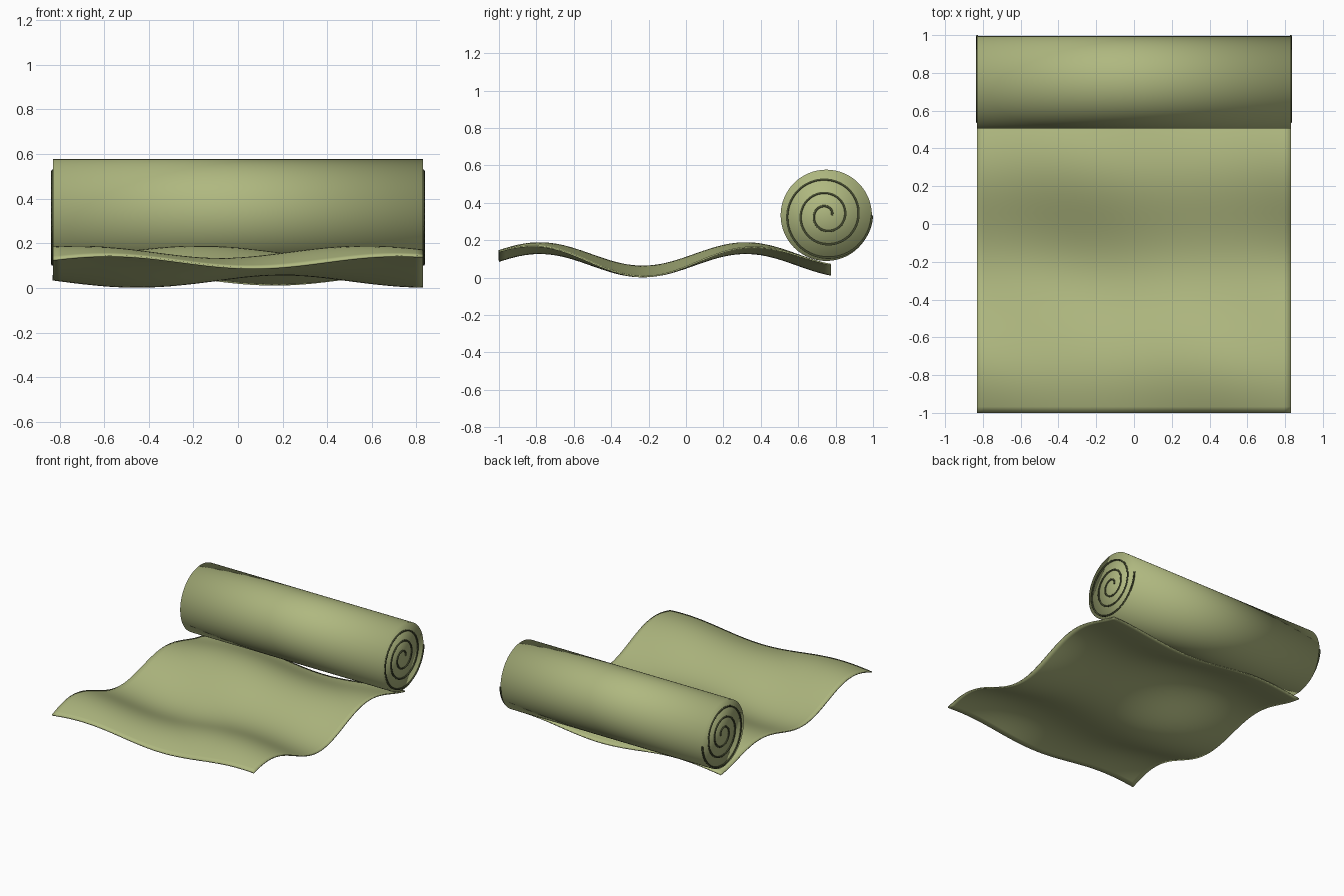
import bpy, bmesh, math
from mathutils import Matrix

if "Cube" in bpy.data.objects:
    bpy.data.objects.remove(bpy.data.objects["Cube"])


def material(name, rgb):
    m = bpy.data.materials.new(name)
    m.diffuse_color = (*rgb, 1)
    m.use_nodes = True
    m.node_tree.nodes["Principled BSDF"].inputs["Base Color"].default_value = m.diffuse_color
    return m


olive = material("olive_green", (0.43, 0.48, 0.215))
dark_olive = material("dark_olive", (0.06, 0.07, 0.03))

HALF_W = 0.83                   # half the mat width
ROLL_Y, ROLL_Z, ROLL_R = 0.75, 0.333, 0.244


def add_mesh(name, bm, mat):
    bmesh.ops.recalc_face_normals(bm, faces=bm.faces)
    for f in bm.faces:
        f.smooth = True
    me = bpy.data.meshes.new(name)
    bm.to_mesh(me)
    bm.free()
    me.materials.append(mat)
    ob = bpy.data.objects.new(name, me)
    bpy.context.collection.objects.link(ob)
    return ob


# Unrolled sheet: a thin grid with one wave along its length
# and a smaller wave running diagonally across it
def wave(x, y):
    return (0.095 + 0.0625 * math.cos(5.7 * (y - 0.32))
            + 0.0275 * math.cos(4.83 * (x - 0.04 + 0.68 * y)))


Y0, Y1 = -1.0, 0.775
bm = bmesh.new()
bmesh.ops.create_grid(bm, x_segments=48, y_segments=52, size=1)
for v in bm.verts:
    x = v.co.x * HALF_W
    y = Y0 + (v.co.y + 1) / 2 * (Y1 - Y0)
    v.co = (x, y, wave(x, y))
sheet = add_mesh("unrolled_sheet", bm, olive)
solid = sheet.modifiers.new("thickness", 'SOLIDIFY')
solid.thickness = 0.008
solid.offset = 0

# Rolled part: a cylinder lying across the back end
bm = bmesh.new()
bmesh.ops.create_cone(bm, cap_ends=True, segments=64, radius1=ROLL_R,
                      radius2=ROLL_R, depth=2 * HALF_W)
bmesh.ops.transform(bm, verts=bm.verts,
                    matrix=Matrix.Translation((0, ROLL_Y, ROLL_Z))
                    @ Matrix.Rotation(math.pi / 2, 4, 'Y'))
add_mesh("rolled_mat", bm, olive)

# Spiral of layers on both ends of the roll
TURNS, STEPS = 3, 144
for side, label in ((1, "right"), (-1, "left")):
    cu = bpy.data.curves.new(label + "_end_spiral", 'CURVE')
    cu.dimensions = '3D'
    cu.bevel_depth = 0.0065
    cu.bevel_resolution = 1
    cu.use_fill_caps = True
    sp = cu.splines.new('POLY')
    sp.points.add(STEPS)
    for i, p in enumerate(sp.points):
        t = i / STEPS
        a = t * TURNS * 2 * math.pi
        r = 0.03 + 0.215 * t
        p.co = (side * (HALF_W + 0.001), ROLL_Y + r * math.cos(a),
                ROLL_Z + r * math.sin(a), 1)
    cu.materials.append(dark_olive)
    ob = bpy.data.objects.new(label + "_end_spiral", cu)
    bpy.context.collection.objects.link(ob)
